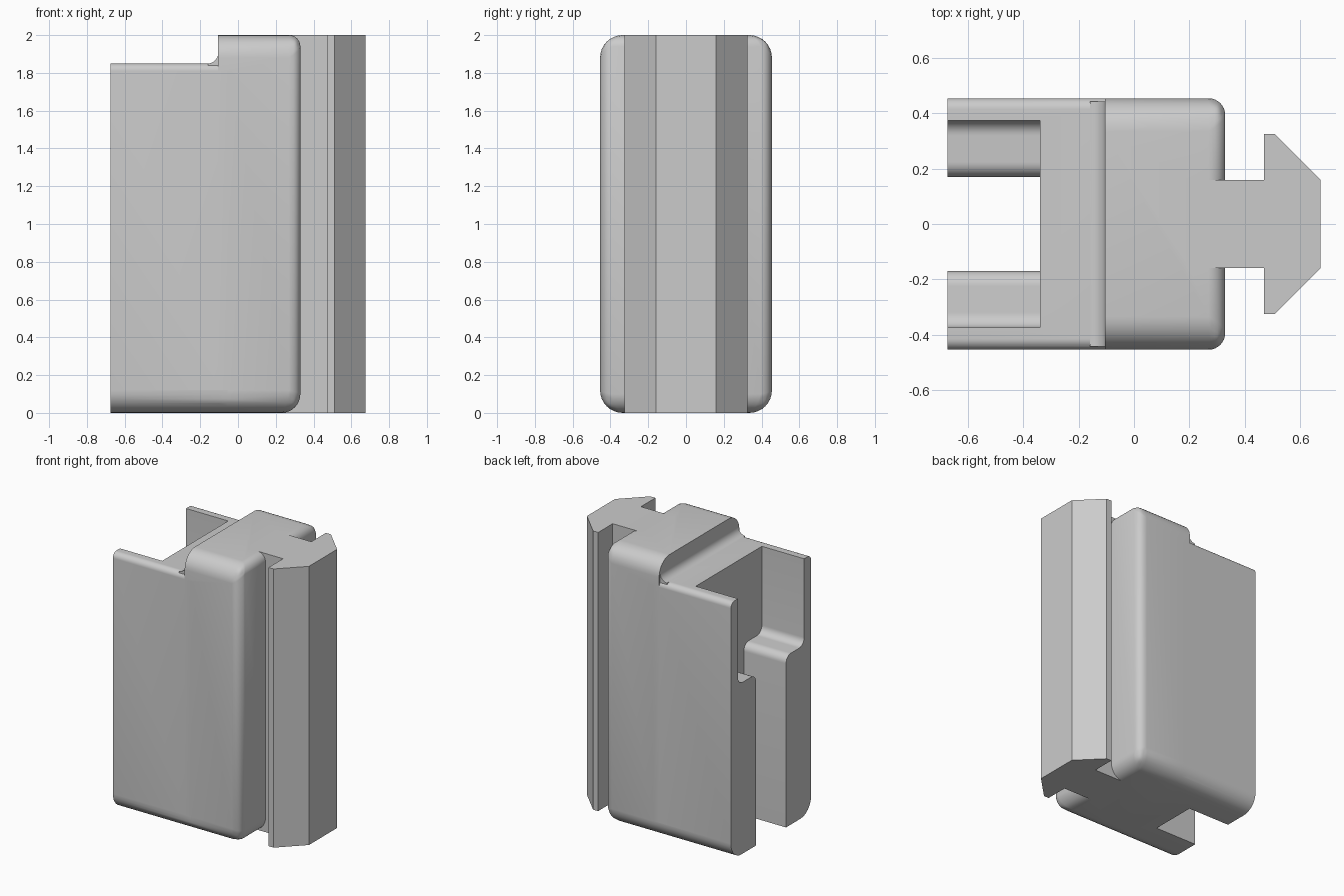
import bpy
import bmesh
from math import cos, sin, pi, radians
from mathutils import Vector

cube = bpy.data.objects.get("Cube")
if cube:
    bpy.data.objects.remove(cube, do_unlink=True)

grey = bpy.data.materials.new("plain grey")
grey.use_nodes = True
grey.diffuse_color = (0.6, 0.6, 0.6, 1)
grey.node_tree.nodes["Principled BSDF"].inputs["Base Color"].default_value = (0.6, 0.6, 0.6, 1)

HALF, BACK, FRONT, STEP_X, STEP_Z = 0.455, -0.675, 0.33, -0.105, 1.85


def add_object(name, bm):
    bmesh.ops.recalc_face_normals(bm, faces=bm.faces)
    mesh = bpy.data.meshes.new(name)
    bm.to_mesh(mesh)
    bm.free()
    mesh.materials.append(grey)
    obj = bpy.data.objects.new(name, mesh)
    bpy.context.collection.objects.link(obj)
    return obj


def prism(name, points, direction):
    """Extrude a closed outline of 3D points."""
    bm = bmesh.new()
    face = bm.faces.new([bm.verts.new(p) for p in points])
    new = bmesh.ops.extrude_face_region(bm, geom=[face])["geom"]
    verts = [g for g in new if isinstance(g, bmesh.types.BMVert)]
    bmesh.ops.translate(bm, verts=verts, vec=direction)
    return add_object(name, bm)


def arc(cx, cy, r, start, end, steps=8):
    angles = [radians(start + (end - start) * i / steps) for i in range(steps + 1)]
    return [(cx + r * cos(a), cy + r * sin(a)) for a in angles]


def rounded_box(name, x0, x1, height, radius_rule):
    """Box on the ground whose edge radii come from a rule on the edge midpoint."""
    bm = bmesh.new()
    bmesh.ops.create_cube(bm, size=1)
    layer = bm.edges.layers.float.new("bevel_weight_edge")
    widest = 0.12
    for e in bm.edges:
        mid = (e.verts[0].co + e.verts[1].co) * 2 / 2
        e[layer] = radius_rule(mid) / widest
    for v in bm.verts:
        v.co = Vector((x0 if v.co.x < 0 else x1, v.co.y * 2 * HALF, (v.co.z + 0.5) * height))
    obj = add_object(name, bm)
    mod = obj.modifiers.new("rounding", "BEVEL")
    mod.limit_method = "WEIGHT"
    mod.width = widest
    mod.segments = 8
    return obj


def tall_radius(mid):
    if mid.x < -0.1:
        return 0
    if mid.x < 0.1:
        return 0.12
    if abs(mid.z) < 0.1:
        return 0.06
    return 0.06 if mid.z > 0 else 0.1


def low_radius(mid):
    if abs(mid.x) > 0.1:
        return 0
    return 0.04 if mid.z > 0 else 0.12


# Tall front half and lower slotted half of the body
body = rounded_box("body", STEP_X, FRONT, 2, tall_radius)
low_half = rounded_box("low_half", BACK, STEP_X + 0.05, STEP_Z, low_radius)

# Concave fillet at the foot of the step
r = 0.055
curve = arc(STEP_X - r, STEP_Z + r, r, -90, 0)
outline = curve + [(STEP_X + 0.04, STEP_Z + r), (STEP_X + 0.04, STEP_Z - 0.05),
                   (STEP_X - r, STEP_Z - 0.05)]
w = HALF - 0.012
fillet = prism("step_fillet", [(x, -w, z) for x, z in outline], (0, 2 * w, 0))

# Rail with chamfered head
half_rail = [(0.2, 0.16), (0.47, 0.16), (0.47, 0.325), (0.51, 0.325), (0.675, 0.16)]
outline = half_rail + [(x, -y) for x, y in reversed(half_rail)]
rail = prism("rail", [(x, y, 0) for x, y in outline], (0, 0, 2))

# Slot: narrow below, wide above, with a rounded shelf on each side
inner, outer, shelf, r = 0.17, 0.375, 1.23, 0.055
side = [(inner, -0.2)]
side += arc(inner + r, shelf - r, r, 180, 90)
side += arc(outer - r, shelf + r, r, -90, 0)
side += [(outer, 2.2)]
outline = side + [(-y, z) for y, z in reversed(side)]
slot = prism("slot_cutter", [(BACK - 0.2, y, z) for y, z in outline], (0.535, 0, 0))
slot.hide_render = True

# Combine the parts into one solid
for tool, action in ((low_half, "UNION"), (fillet, "UNION"), (rail, "UNION"), (slot, "DIFFERENCE")):
    mod = body.modifiers.new(tool.name, "BOOLEAN")
    mod.operation = action
    mod.solver = "EXACT"
    mod.object = tool
bpy.context.view_layer.update()
solid = bpy.data.meshes.new_from_object(body.evaluated_get(bpy.context.evaluated_depsgraph_get()))
body.modifiers.clear()
body.data = solid
for tool in (low_half, fillet, rail, slot):
    bpy.data.objects.remove(tool, do_unlink=True)

# One material, smooth rounds with sharp edges kept
solid.materials.clear()
solid.materials.append(grey)
for p in solid.polygons:
    p.material_index = 0
bpy.ops.object.select_all(action="DESELECT")
body.select_set(True)
bpy.context.view_layer.objects.active = body
bpy.ops.object.shade_smooth_by_angle(angle=radians(30))
